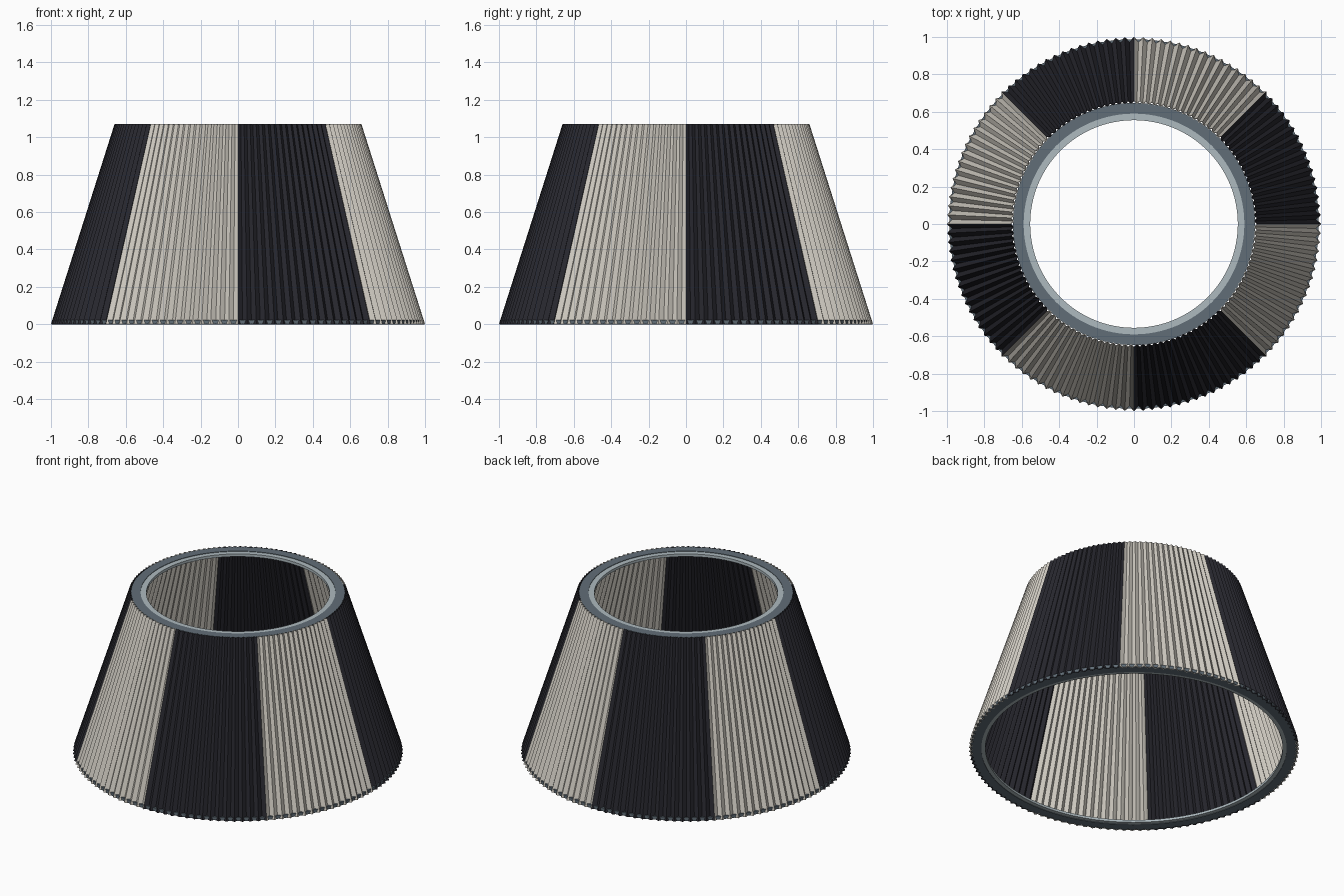
import bpy, math

cube = bpy.data.objects.get("Cube")
if cube:
    bpy.data.objects.remove(cube)

HEIGHT = 1.07
PLEATS = 128          # divisible by the eight panels
STEPS = 4             # points across one pleat


def material(name, rgb):
    m = bpy.data.materials.new(name)
    m.use_nodes = True
    m.diffuse_color = (*rgb, 1)
    bsdf = m.node_tree.nodes["Principled BSDF"]
    bsdf.inputs["Base Color"].default_value = (*rgb, 1)
    bsdf.inputs["Roughness"].default_value = 0.8
    return m


black = material("black fabric", (0.02, 0.02, 0.027))
cream = material("cream fabric", (0.62, 0.59, 0.53))
steel = material("dark steel", (0.12, 0.155, 0.185))
silver = material("pale steel", (0.42, 0.49, 0.52))


def add_object(name, verts, faces, mats):
    mesh = bpy.data.meshes.new(name)
    mesh.from_pydata(verts, [], faces)
    for m in mats:
        mesh.materials.append(m)
    obj = bpy.data.objects.new(name, mesh)
    bpy.context.collection.objects.link(obj)
    return obj


# Pleated fabric cone, with alternating coloured panels
count = PLEATS * STEPS
verts = []
for z, radius, depth in ((0.0, 1.0, 0.02), (HEIGHT, 0.66, 0.014)):
    for i in range(count):
        a = math.tau * i / count
        fold = 0.5 - 0.5 * math.cos(math.tau * i / STEPS)
        r = radius - depth * fold
        verts.append((r * math.cos(a), r * math.sin(a), z))
faces = [(i, (i + 1) % count, count + (i + 1) % count, count + i) for i in range(count)]
shade = add_object("pleated_shade", verts, faces, [black, cream])
for p in shade.data.polygons:
    p.material_index = (p.index * 8 // count) % 2
solid = shade.modifiers.new("thickness", "SOLIDIFY")
solid.thickness = 0.004
solid.offset = -1


def hoop(name, profile, mat, segments=128):
    """Sweep a closed (radius, height) outline around the z axis."""
    n = len(profile)
    ring = []
    for i in range(segments):
        a = math.tau * i / segments
        ring += [(r * math.cos(a), r * math.sin(a), z) for r, z in profile]
    quads = []
    for i in range(segments):
        j = (i + 1) % segments
        for k in range(n):
            m = (k + 1) % n
            quads.append((i * n + k, j * n + k, j * n + m, i * n + m))
    obj = add_object(name, ring, quads, [mat])
    bpy.ops.object.select_all(action="DESELECT")
    obj.select_set(True)
    bpy.context.view_layer.objects.active = obj
    bpy.ops.object.shade_smooth_by_angle(angle=math.radians(35))
    return obj


def box(inner, outer, low, high):
    return [(inner, low), (outer, low), (outer, high), (inner, high)]


# Support hoops, each with a paler inner lip
hoop("top_hoop", box(0.59, 0.648, HEIGHT - 0.025, HEIGHT - 0.001), steel)
hoop("top_inner_lip", box(0.555, 0.59, HEIGHT - 0.022, HEIGHT - 0.004), silver)
hoop("bottom_hoop", box(0.925, 0.988, 0.001, 0.022), steel)
hoop("bottom_inner_lip", box(0.9, 0.925, 0.004, 0.02), silver)
